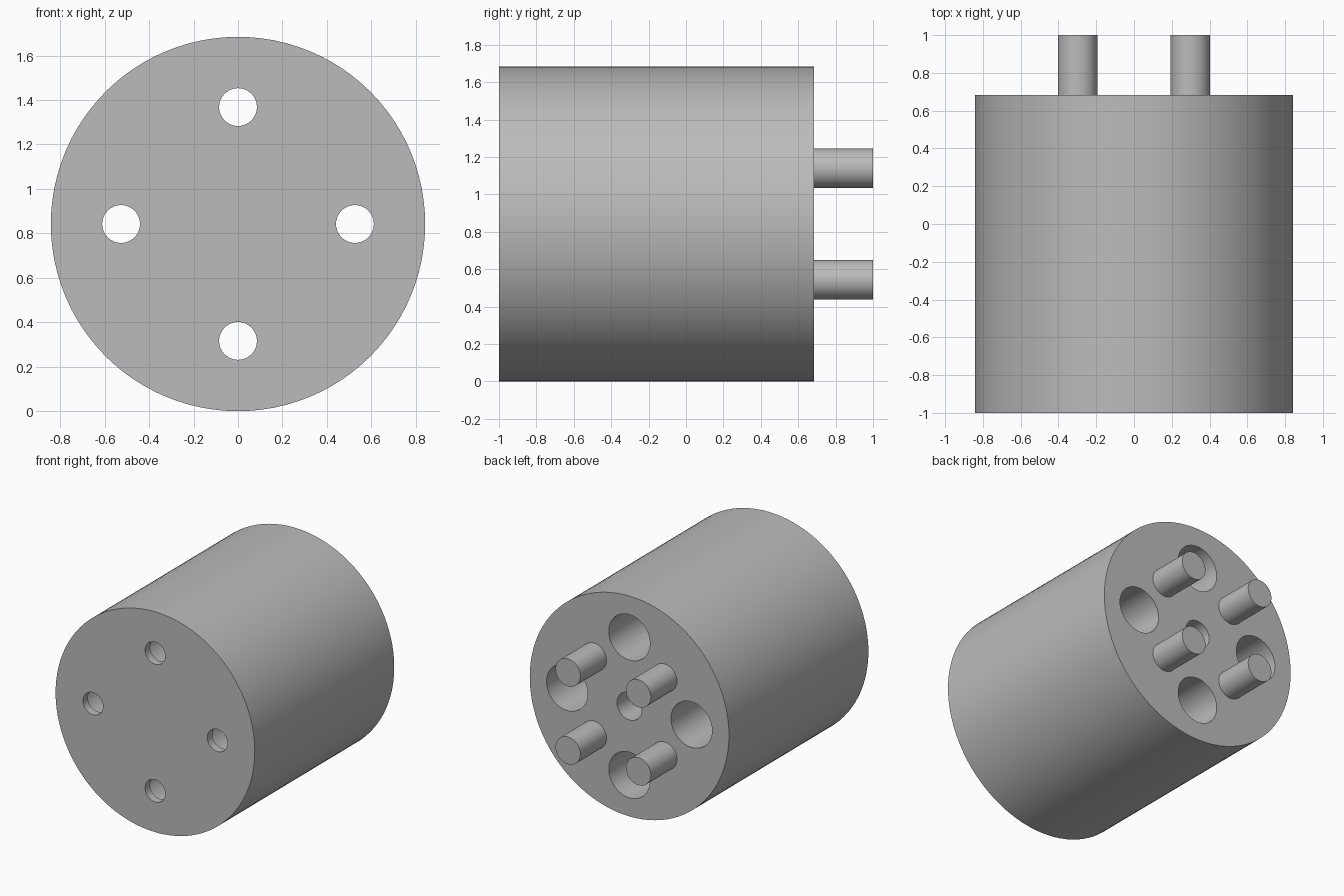
import bpy
import math

cube = bpy.data.objects.get("Cube")
if cube:
    bpy.data.objects.remove(cube, do_unlink=True)

RADIUS = 0.842
FRONT, BACK, TIP = -1.0, 0.684, 1.0
HOLE_RING = 0.526      # distance of the four holes from the axis
PIN_OFFSET = 0.298     # sideways and vertical distance of the pins from the axis
WALL = 0.06            # front wall left behind the wide bores

grey = bpy.data.materials.new("plain grey")
grey.use_nodes = True
colour = (0.5, 0.5, 0.5, 1)
grey.diffuse_color = colour
grey.node_tree.nodes["Principled BSDF"].inputs["Base Color"].default_value = colour


def rod(name, x, z, radius, y0, y1, sides=48):
    """Cylinder along y, placed relative to the body axis."""
    bpy.ops.mesh.primitive_cylinder_add(
        vertices=sides, radius=radius, depth=y1 - y0,
        location=(x, (y0 + y1) / 2, RADIUS + z), rotation=(math.pi / 2, 0, 0))
    obj = bpy.context.object
    obj.name = name
    obj.data.materials.append(grey)
    return obj


def cut(target, cutter):
    """Subtract the cutter and throw it away."""
    mod = target.modifiers.new("hole", "BOOLEAN")
    mod.operation = "DIFFERENCE"
    mod.solver = "EXACT"
    mod.object = cutter
    bpy.context.view_layer.objects.active = target
    bpy.ops.object.modifier_apply(modifier=mod.name)
    bpy.data.objects.remove(cutter, do_unlink=True)


def smooth(obj):
    bpy.ops.object.select_all(action="DESELECT")
    obj.select_set(True)
    bpy.context.view_layer.objects.active = obj
    bpy.ops.object.shade_smooth_by_angle(angle=math.radians(30))


# Solid round body
body = rod("body", 0, 0, RADIUS, FRONT, BACK, 96)

# Four stepped screw holes: wide from the back, narrow through the front wall
for dx, dz in ((1, 0), (0, 1), (-1, 0), (0, -1)):
    x, z = dx * HOLE_RING, dz * HOLE_RING
    cut(body, rod("wide_bore", x, z, 0.174, FRONT + WALL, BACK + 0.1))
    cut(body, rod("screw_hole", x, z, 0.085, FRONT - 0.1, FRONT + WALL + 0.1))

# Blind centre hole in the back
cut(body, rod("centre_bore", 0, 0, 0.105, BACK - 0.5, BACK + 0.1))
smooth(body)

# Four pins standing out of the back
for side, dx in (("left", 1), ("right", -1)):
    for level, dz in (("upper", 1), ("lower", -1)):
        smooth(rod(f"{level}_{side}_pin", dx * PIN_OFFSET, dz * PIN_OFFSET,
                   0.105, BACK - 0.02, TIP))
